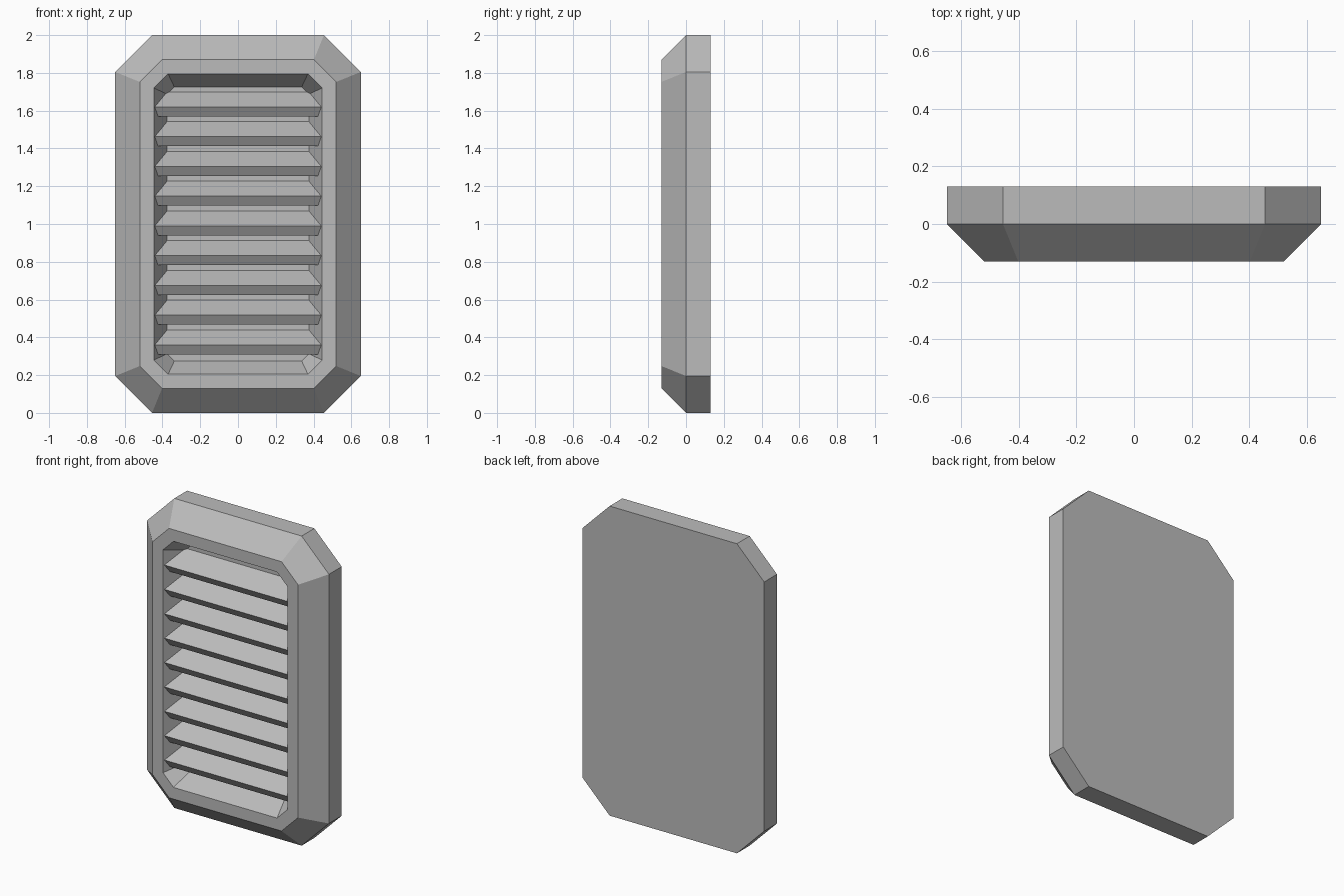
import bpy
import bmesh

cube = bpy.data.objects.get("Cube")
if cube:
    bpy.data.objects.remove(cube, do_unlink=True)

grey = bpy.data.materials.new("matte grey")
grey.use_nodes = True
colour = (0.5, 0.5, 0.5, 1)
grey.diffuse_color = colour
grey.node_tree.nodes["Principled BSDF"].inputs["Base Color"].default_value = colour

FRONT, FLOOR, BACK = -0.13, 0.0, 0.13
MID = 1.0  # height of the centre


def octagon(y, w, h, c):
    """Rectangle with chamfered corners, facing along y."""
    quarter = [(w, h - c), (w - c, h)]
    right_top = quarter
    left_top = [(-x, z) for x, z in reversed(quarter)]
    upper = right_top + left_top
    lower = [(-x, -z) for x, z in upper]
    return [(x, y, MID + z) for x, z in upper + lower]


def loft(name, rings):
    """Skin a row of matching rings and cap both ends."""
    bm = bmesh.new()
    loops = [[bm.verts.new(p) for p in ring] for ring in rings]
    for a, b in zip(loops, loops[1:]):
        n = len(a)
        for i in range(n):
            j = (i + 1) % n
            bm.faces.new((a[i], a[j], b[j], b[i]))
    bm.faces.new(loops[0])
    bm.faces.new(loops[-1])
    bmesh.ops.recalc_face_normals(bm, faces=bm.faces)
    mesh = bpy.data.meshes.new(name)
    bm.to_mesh(mesh)
    bm.free()
    mesh.materials.append(grey)
    obj = bpy.data.objects.new(name, mesh)
    bpy.context.collection.objects.link(obj)
    return obj


# Frame: back panel, sides, outer bevel, flat rim and sloping recess
loft("frame", [
    octagon(BACK, 0.65, 1.0, 0.195),
    octagon(FLOOR, 0.65, 1.0, 0.195),
    octagon(FRONT, 0.52, 0.87, 0.118),
    octagon(FRONT, 0.445, 0.795, 0.075),
    octagon(FLOOR, 0.375, 0.725, 0.038),
])


# Slats: tilted boards whose ends follow the recess walls
def slat_end(side, z):
    profile = [(-0.122, -0.01), (0.005, 0.073), (0.005, 0.0), (-0.09, -0.06)]
    return [(side * (0.376 + 0.07 * y / FRONT), y, z + dz) for y, dz in profile]


COUNT, SPACING = 9, 0.1575
for i in range(COUNT):
    z = MID + (i - (COUNT - 1) / 2) * SPACING
    loft(f"slat_{i + 1}", [slat_end(-1, z), slat_end(1, z)])
